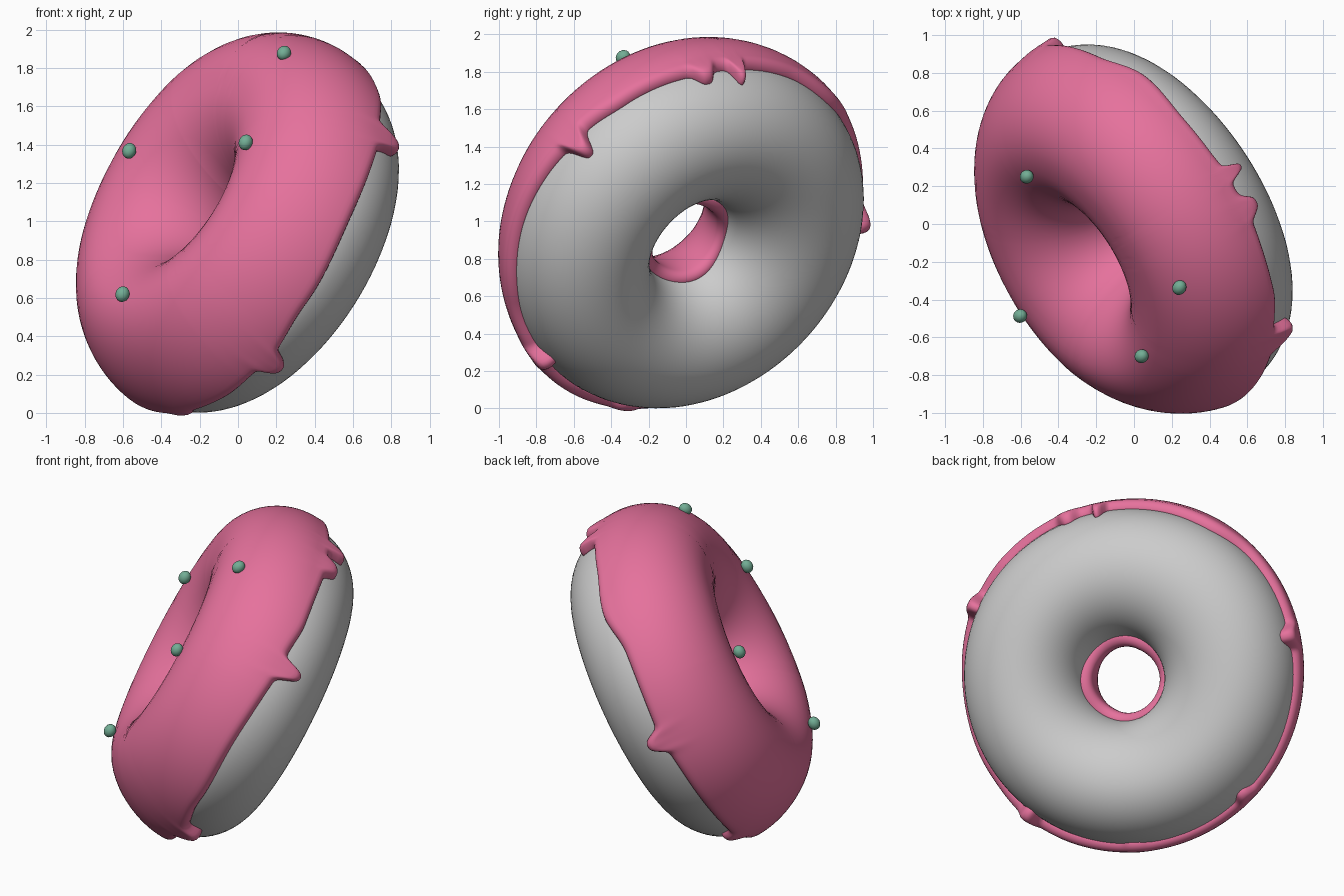
import bpy, bmesh, math
from mathutils import Vector

if "Cube" in bpy.data.objects:
    bpy.data.objects.remove(bpy.data.objects["Cube"])

# Ring placement: centre, axis pointing to the iced side, and radii
C = Vector((0.025, 0.003, 0.96))
N = Vector((-0.74, -0.487, 0.467)).normalized()
U = (Vector((0, 0, 1)) - N * N.z).normalized()
V = N.cross(U)
R, r, T = 0.64, 0.39, 0.055


def material(name, rgb):
    m = bpy.data.materials.new(name)
    m.diffuse_color = (*rgb, 1)
    m.use_nodes = True
    m.node_tree.nodes["Principled BSDF"].inputs["Base Color"].default_value = m.diffuse_color
    return m


def angle_of(x, y, z):
    d = Vector((x, y, z))
    return math.atan2(d.dot(V), d.dot(U))


def wrap(a):
    return (a + math.pi) % (2 * math.pi) - math.pi


FULL = angle_of(.2, -.67, -.4)      # side where the ring swells most
THIN = angle_of(-.45, .36, -.35)    # side where the icing is thinnest


def point(theta, phi, rad):
    """Point on the ring: theta round the axis, phi round the tube."""
    ct, cp = math.cos(theta), math.cos(phi)
    out = U * ct + V * math.sin(theta)
    # fuller shoulder at the top, slimmer one at the bottom
    if 0 < phi < math.pi / 2:
        shoulder = 0.04 * max(0, ct) ** 2 - 0.014 * min(1, max(0, 0.4 - ct))
        rad += shoulder * math.sin(2 * phi)
    p = C + out * (R + rad * cp) + N * (rad * math.sin(phi))
    # swollen iced side, upper half and hole sagging a little
    lift = 0.06 + 0.02 * math.cos(theta - FULL)
    p += N * lift * max(0, math.sin(phi)) ** 2
    w = max(0, cp)
    p -= U * 0.03 * (1 - w + w * max(0, ct) ** 2)
    return p + Vector((0.022, -0.026, 0.005)) * max(0, -cp)


def ring_mesh(name, nt, npf, func, mat):
    """Closed ring of nt sections with npf points each."""
    bm = bmesh.new()
    rows = [[bm.verts.new(func(2 * math.pi * i / nt, j)) for j in range(npf)]
            for i in range(nt)]
    for i in range(nt):
        a, b = rows[i], rows[(i + 1) % nt]
        for j in range(npf):
            k = (j + 1) % npf
            bm.faces.new((a[j], b[j], b[k], a[k]))
    bmesh.ops.recalc_face_normals(bm, faces=bm.faces)
    me = bpy.data.meshes.new(name)
    bm.to_mesh(me)
    bm.free()
    me.shade_smooth()
    me.materials.append(mat)
    ob = bpy.data.objects.new(name, me)
    bpy.context.collection.objects.link(ob)
    return ob


dough_mat = material("dough grey", (0.60, 0.60, 0.60))
icing_mat = material("icing pink", (0.79, 0.167, 0.335))
sprinkle_mat = material("sprinkle green", (0.17, 0.42, 0.30))

# Dough
ring_mesh("dough", 128, 64,
          lambda t, j: point(t, 2 * math.pi * j / 64, r), dough_mat)

# Lower rim of the icing: direction -> phi in degrees
rim = sorted((angle_of(*d), p) for d, p in [
    ((.47, -.85, .03), 5), ((.79, -.52, .41), 0), ((.72, -.3, .65), -7),
    ((.57, .1, .8), -9), ((.3, .55, .78), -9), ((.1, .78, .65), -13),
    ((-.1, .87, .45), -5), ((-.35, .9, 0), -8), ((-.5, .7, -.5), -8),
    ((-.55, .38, -.8), -9), ((-.42, -.4, -.9), -9), ((-.1, -.55, -.83), -9),
    ((.17, -.75, -.7), -4), ((.35, -.85, -.4), 2)])

# Icing drips: (angle, tip phi in degrees, half width, extra thickness)
drips = [(angle_of(.17, -.75, -.70), -20, .055, .022),
         (angle_of(.79, -.52, .41), -22, .055, .018),
         (angle_of(.54, .31, .77), -26, .035, .006),
         (angle_of(.57, .10, .81), -21, .055, .012),
         (angle_of(-.35, .95, -.03), -24, .060, .035),
         (angle_of(-.42, -.40, -.90), -14, .070, .004),
         (angle_of(-.55, .38, -.80), -20, .055, .012)]


def edge(theta):
    """Lower rim of the icing and its extra thickness there."""
    theta = wrap(theta)
    n = len(rim)
    i = max((k for k in range(n) if rim[k][0] <= theta), default=n - 1)
    (a0, p0), (a1, p1) = rim[i], rim[(i + 1) % n]
    f = ((theta - a0) % (2 * math.pi)) / ((a1 - a0) % (2 * math.pi))
    base = p0 + (p1 - p0) * (0.5 - 0.5 * math.cos(math.pi * f))
    low, extra = base, 0
    for a, tip, w, e in drips:
        d = wrap(theta - a)
        k = 0.9 * math.exp(-(abs(d) / w) ** 3) + 0.1 * math.exp(-(d / (2.4 * w)) ** 2)
        low = min(low, base + (tip - base) * k)
        extra = max(extra, e * math.exp(-(d / w) ** 2))
    return math.radians(low), extra


NP = 48


def icing_point(theta, j):
    lo, extra = edge(theta)
    hi = math.radians(191 + 3 * math.sin(3 * theta))
    if j >= NP:                       # hidden underside, inside the dough
        s = 1 - (j - NP + 0.5) / 12
        return point(theta, lo + (hi - lo) * (0.02 + 0.96 * s), r - 0.012)
    s = 0.5 - 0.5 * math.cos(math.pi * j / (NP - 1))
    phi = lo + (hi - lo) * s
    e = min((phi - lo), (hi - phi)) * r
    f = min(e / 0.05, 1)
    thick = T - 0.02 * max(0, math.cos(theta - THIN))
    t = -0.008 + (thick + 0.008) * math.sqrt(max(0, 1 - (1 - f) ** 2))
    t += extra * f * math.exp(-((phi - lo) * r / 0.11) ** 2)
    return point(theta, phi, r + t)


ring_mesh("icing", 560, NP + 12, icing_point, icing_mat)

# Sprinkles: egg-shaped beads on the icing
for i, p in enumerate([(-.568, .25, 1.368), (.24, -.337, 1.878),
                       (.04, -.70, 1.412), (-.603, -.487, .62)]):
    p = Vector(p)
    rel = p - C
    flat = (rel - N * rel.dot(N)).normalized()
    normal = (p - C - flat * R).normalized()
    bpy.ops.mesh.primitive_uv_sphere_add(
        segments=20, ring_count=12, radius=1, location=p,
        rotation=normal.to_track_quat('Z', 'Y').to_euler())
    ob = bpy.context.object
    ob.name = f"sprinkle_{i + 1}"
    ob.scale = (0.036, 0.042, 0.036)
    ob.data.shade_smooth()
    ob.data.materials.append(sprinkle_mat)
